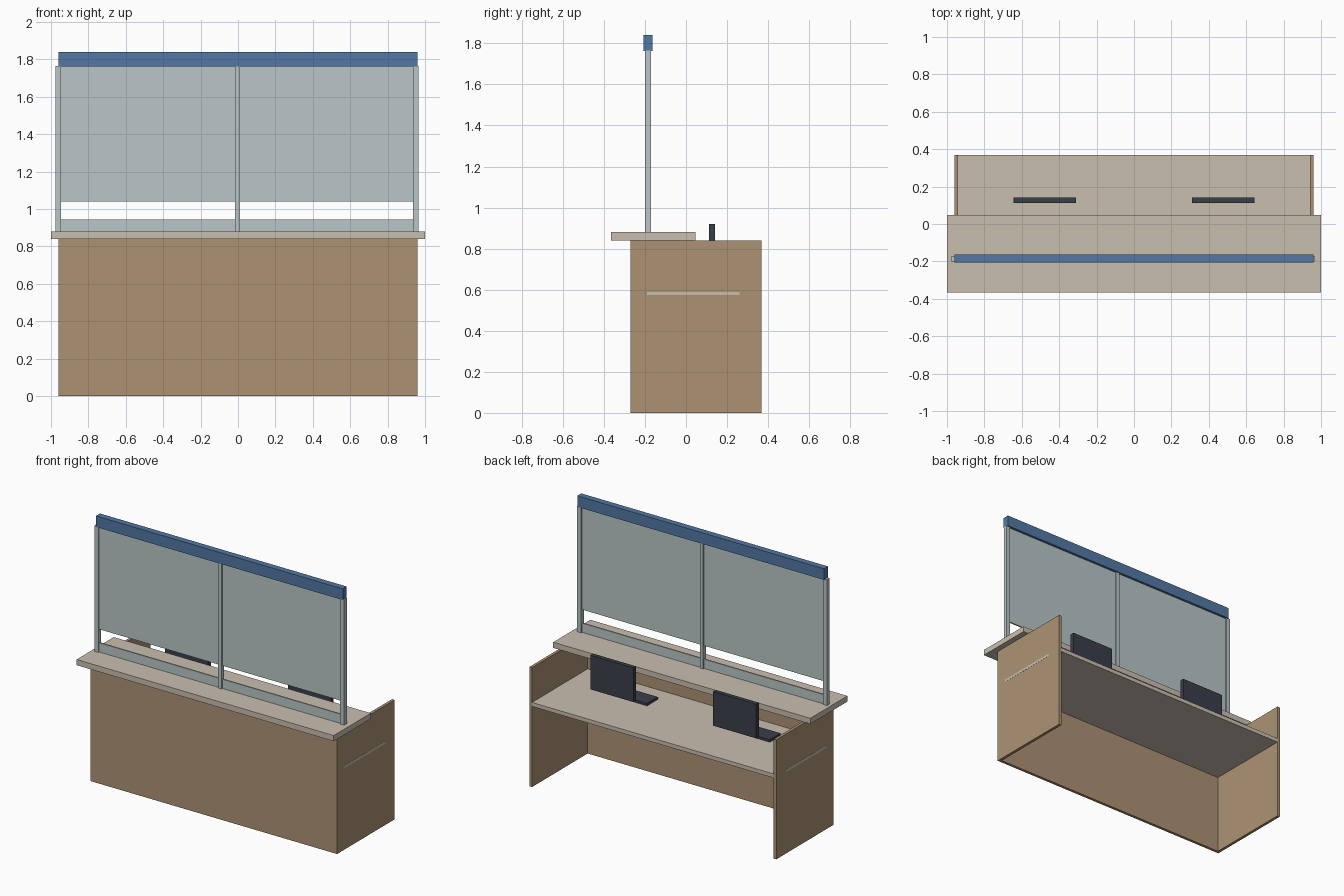
import bpy
import bmesh
from mathutils import Vector

cube = bpy.data.objects.get("Cube")
if cube:
    bpy.data.objects.remove(cube, do_unlink=True)


def material(name, rgb):
    """Flat material from 0-255 sRGB values."""
    def lin(c):
        c /= 255
        return c / 12.92 if c <= 0.04045 else ((c + 0.055) / 1.055) ** 2.4
    col = tuple(lin(c) for c in rgb) + (1.0,)
    m = bpy.data.materials.new(name)
    m.use_nodes = True
    m.diffuse_color = col
    m.node_tree.nodes["Principled BSDF"].inputs["Base Color"].default_value = col
    return m


wood = material("tan wood", (172, 146, 116))
beige = material("beige worktop", (202, 191, 176))
glass = material("pale grey glass", (186, 198, 199))
blue = material("blue header", (82, 120, 163))
dark = material("dark plastic", (58, 62, 74))


def box(name, x, y, z, mat):
    """Box given by its (min, max) range on each axis."""
    lo, hi = (Vector(v) for v in zip(x, y, z))
    bm = bmesh.new()
    bmesh.ops.create_cube(bm, size=1)
    for v in bm.verts:
        v.co = (lo + hi) / 2 + v.co * (hi - lo)
    me = bpy.data.meshes.new(name)
    bm.to_mesh(me)
    bm.free()
    me.materials.append(mat)
    ob = bpy.data.objects.new(name, me)
    bpy.context.collection.objects.link(ob)
    return ob


# Counter body and tops
box("front_panel", (-0.94, 0.94), (-0.27, -0.25), (0, 0.84), wood)
box("desk", (-0.94, 0.94), (-0.25, 0.368), (0.567, 0.595), beige)
box("counter_top", (-1, 1), (-0.365, 0.047), (0.84, 0.88), beige)

# Side panels, desk edge strips, monitors and keyboards
for side, s in (("left", 1), ("right", -1)):
    def span(a, b):
        return sorted((s * a, s * b))
    box(side + "_side_panel", span(0.94, 0.96), (-0.27, 0.368), (0, 0.84), wood)
    box(side + "_edge_strip", span(0.959, 0.961), (-0.19, 0.26), (0.573, 0.59), beige)
    box(side + "_monitor", span(0.31, 0.645), (0.112, 0.142), (0.68, 0.92), dark)
    box(side + "_keyboard", span(0.31, 0.645), (-0.13, -0.01), (0.595, 0.612), dark)

# Screen posts
posts = {"right_post": (-0.977, -0.947), "middle_post": (-0.015, 0.012),
         "left_post": (0.935, 0.965)}
for name, x in posts.items():
    box(name, x, (-0.2, -0.17), (0.88, 1.765), glass)

# Glass panes and lower rails between the posts
for side, x in (("right", (-0.947, -0.015)), ("left", (0.012, 0.935))):
    box(side + "_pane", x, (-0.19, -0.18), (1.04, 1.765), glass)
    box(side + "_lower_rail", x, (-0.19, -0.18), (0.88, 0.945), glass)

# Header beam
box("header_beam", (-0.96, 0.96), (-0.207, -0.163), (1.762, 1.84), blue)
